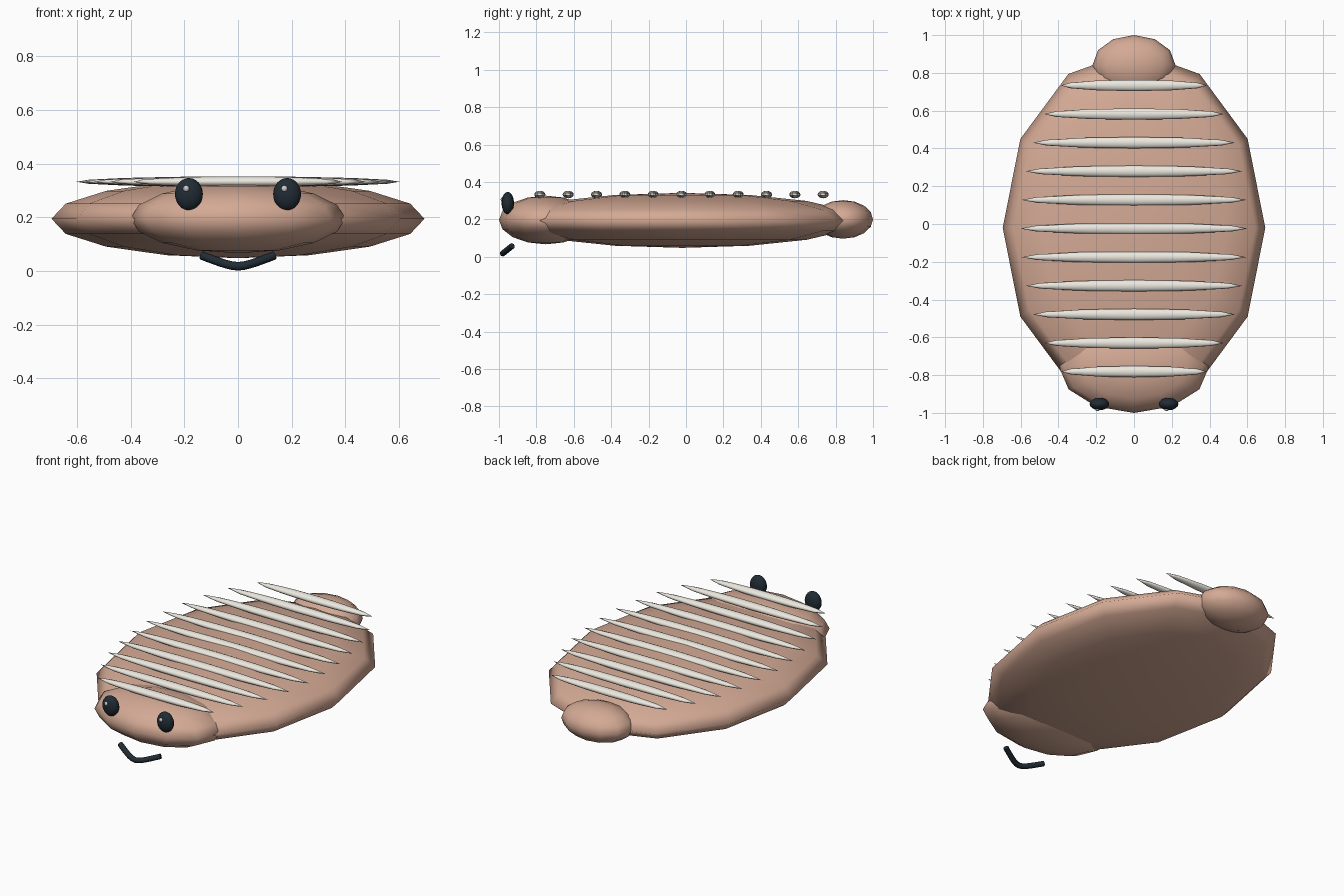
import bpy, math

if "Cube" in bpy.data.objects:
    bpy.data.objects.remove(bpy.data.objects["Cube"])


def material(name, rgb):
    m = bpy.data.materials.new(name)
    m.diffuse_color = (*rgb, 1)
    m.use_nodes = True
    m.node_tree.nodes["Principled BSDF"].inputs["Base Color"].default_value = m.diffuse_color
    return m


skin = material("skin", (0.66, 0.40, 0.30))
ivory = material("ivory", (0.84, 0.81, 0.74))
dark = material("dark", (0.015, 0.025, 0.035))
white = material("white", (0.95, 0.95, 0.95))


def ellipsoid(name, loc, radii, mat, segments=12, rings=8):
    bpy.ops.mesh.primitive_uv_sphere_add(segments=segments, ring_count=rings,
                                         radius=1, location=loc)
    o = bpy.context.object
    o.name = name
    o.scale = radii
    bpy.ops.object.transform_apply(location=False, rotation=False, scale=True)
    bpy.ops.object.shade_smooth()
    o.data.materials.append(mat)
    return o


# Flat body with head at the front and stubby tail at the back
ellipsoid("body", (0, -0.02, 0.195), (0.695, 0.94, 0.147), skin)
ellipsoid("head", (0, -0.75, 0.197), (0.4, 0.25, 0.13), skin)
ellipsoid("tail", (0, 0.84, 0.2), (0.22, 0.16, 0.103), skin)

# Row of cross ridges along the back, longest in the middle
for i in range(11):
    d = (i - 5) * 0.1515
    half = 0.602 * math.sqrt(1 - (d / 0.99) ** 2)
    ellipsoid(f"back_ridge_{i + 1}", (0, -0.024 + d, 0.333),
              (half, 0.03, 0.02), ivory)

# Eyes with small highlights
for side, s in (("left", -1), ("right", 1)):
    ellipsoid(f"eye_{side}", (s * 0.183, -0.953, 0.287),
              (0.052, 0.033, 0.06), dark, 16, 12)
    ellipsoid(f"eye_highlight_{side}", (s * 0.183 - 0.01, -0.981, 0.307),
              (0.012, 0.01, 0.012), white)

# Smiling mouth tube
curve = bpy.data.curves.new("mouth", "CURVE")
curve.dimensions = "3D"
curve.bevel_depth = 0.016
curve.bevel_resolution = 2
curve.use_fill_caps = True
spline = curve.splines.new("POLY")
n = 13
spline.points.add(n - 1)
for i, p in enumerate(spline.points):
    t = 2 * i / (n - 1) - 1
    k = (math.sqrt(t * t + 0.09) - 0.3) / (math.sqrt(1.09) - 0.3)
    p.co = (0.135 * t, -0.98 + 0.05 * k, 0.018 + 0.04 * k, 1)
mouth = bpy.data.objects.new("mouth", curve)
bpy.context.collection.objects.link(mouth)
curve.materials.append(dark)
